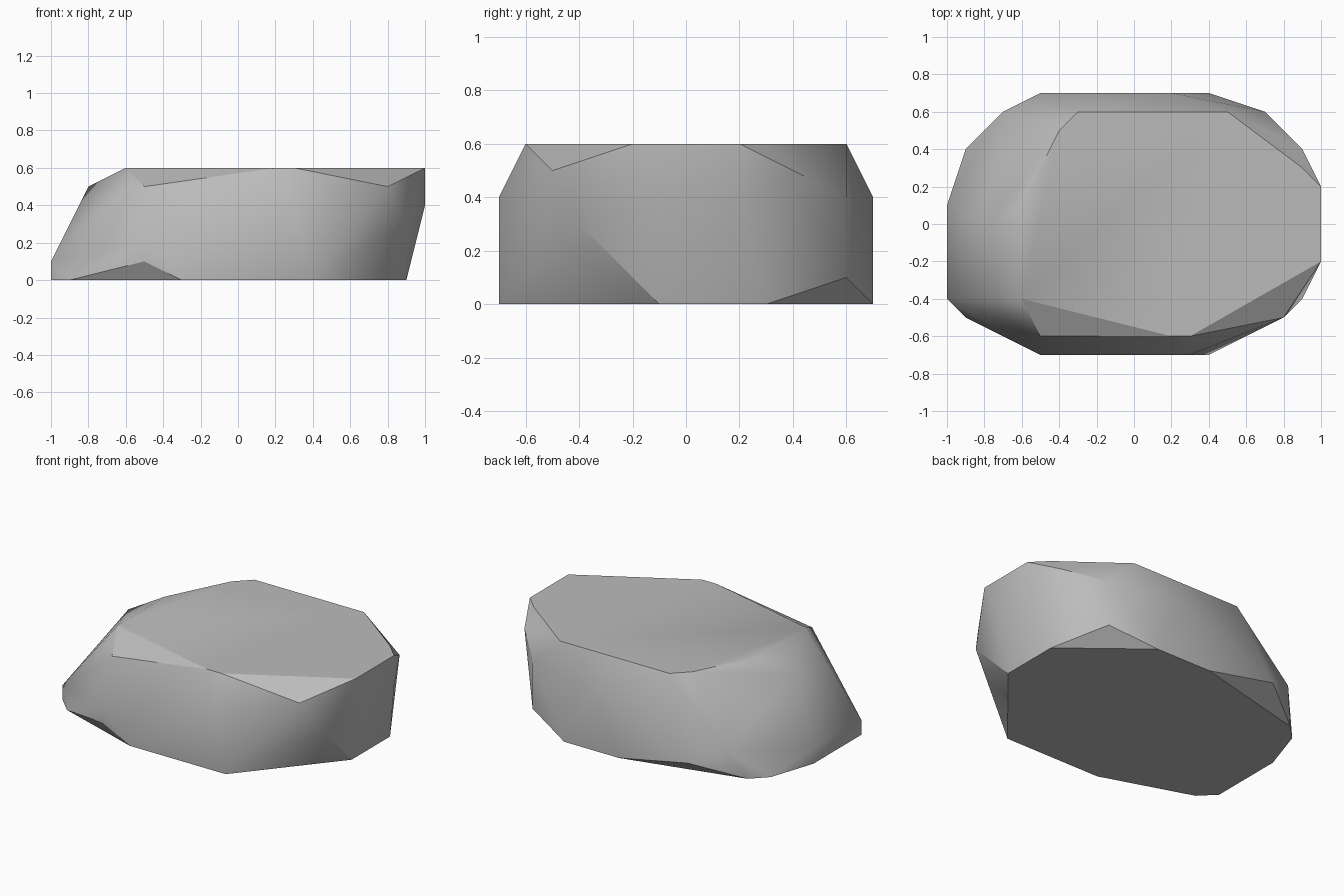
import bpy
import bmesh
import math

default_cube = bpy.data.objects.get("Cube")
if default_cube:
    bpy.data.objects.remove(default_cube, do_unlink=True)


def make_material(name, color):
    material = bpy.data.materials.new(name)
    material.use_nodes = True
    material.diffuse_color = color
    material.node_tree.nodes["Principled BSDF"].inputs["Base Color"].default_value = color
    return material


# Corner points of the boulder in tenths of a unit, grouped by height
outlines = {
    # flat base
    0: [(9, 3), (4, 7), (0, 7), (-8, 5), (-9, 4), (-10, 1),
        (-10, -4), (-9, -5), (-3, -7), (4, -7), (9, -1)],
    # low rim and undercut corners
    1: [(7, 6), (-5, 7), (-10, 1), (-10, -4), (-5, -7)],
    2: [(-7, 6), (-5, -7)],
    3: [(9, -4)],
    # widest part of the sides
    4: [(7, 6), (2, 7), (3, -7), (10, -1), (10, 2)],
    # chamfered shoulder corners
    5: [(-8, 0), (-5, -6), (8, -5), (9, 4)],
    # flat top
    6: [(10, 2), (9, 3), (5, 6), (-3, 6), (-4, 5), (-6, 1),
        (-6, -4), (2, -6), (3, -6), (10, -2)],
}

# Wrap the corners in a faceted skin
bm = bmesh.new()
for height, corners in outlines.items():
    for x, y in corners:
        bm.verts.new((x / 10, y / 10, height / 10))
hull = bmesh.ops.convex_hull(bm, input=bm.verts)
leftover = {e for e in hull["geom_interior"] + hull["geom_unused"]
            if isinstance(e, bmesh.types.BMVert)}
bmesh.ops.delete(bm, geom=list(leftover), context="VERTS")

# Merge the triangles of flat areas into single faces
bmesh.ops.dissolve_limit(bm, angle_limit=math.radians(1),
                         verts=bm.verts, edges=bm.edges)
bmesh.ops.recalc_face_normals(bm, faces=bm.faces)

mesh = bpy.data.meshes.new("boulder")
bm.to_mesh(mesh)
bm.free()
mesh.materials.append(make_material("stone_grey", (0.5, 0.5, 0.5, 1)))
boulder = bpy.data.objects.new("boulder", mesh)
bpy.context.collection.objects.link(boulder)

# Soft transitions on the sides, crisp rims around the top and base
bpy.ops.object.select_all(action="DESELECT")
boulder.select_set(True)
bpy.context.view_layer.objects.active = boulder
bpy.ops.object.shade_smooth_by_angle(angle=math.radians(30))
